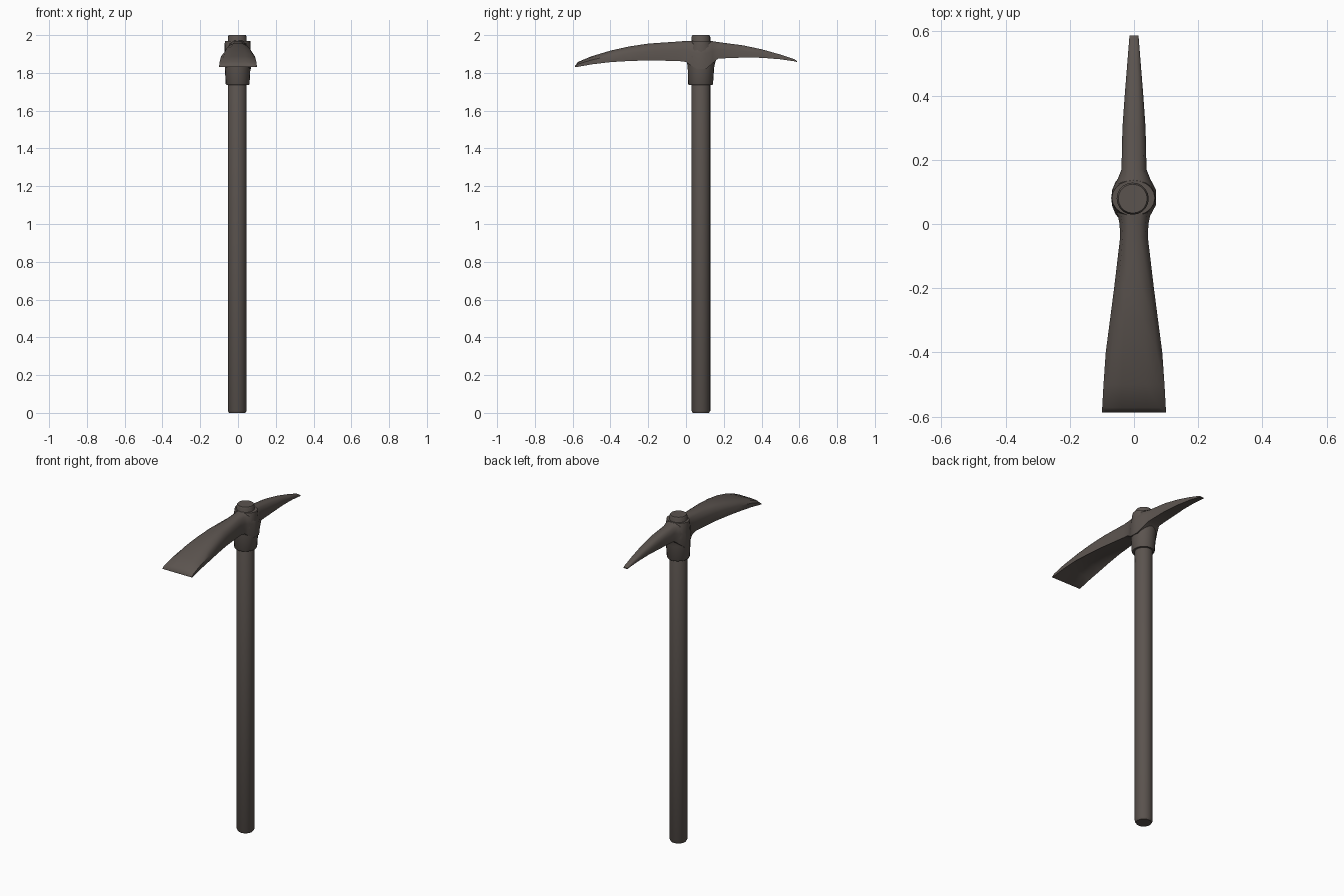
import bpy, bmesh, math

mat = bpy.data.materials.new("dark brown grey")
mat.diffuse_color = (0.105, 0.088, 0.078, 1)


def loft(name, rings, angle=40):
    """Skin a list of equal-length closed rings and cap both ends."""
    bm = bmesh.new()
    vs = [[bm.verts.new(p) for p in r] for r in rings]
    n = len(rings[0])
    for a, b in zip(vs, vs[1:]):
        for i in range(n):
            j = (i + 1) % n
            bm.faces.new((a[i], a[j], b[j], b[i]))
    bm.faces.new(vs[0])
    bm.faces.new(vs[-1])
    bmesh.ops.recalc_face_normals(bm, faces=bm.faces)
    me = bpy.data.meshes.new(name)
    bm.to_mesh(me)
    bm.free()
    me.materials.append(mat)
    ob = bpy.data.objects.new(name, me)
    bpy.context.collection.objects.link(ob)
    bpy.context.view_layer.objects.active = ob
    ob.select_set(True)
    bpy.ops.object.shade_smooth_by_angle(angle=math.radians(angle))
    ob.select_set(False)
    return ob


def ellipse(cx, cy, z, rx, ry, n=20):
    return [(cx + rx * math.cos(2 * math.pi * i / n),
             cy + ry * math.sin(2 * math.pi * i / n), z) for i in range(n)]


def section(y, w, zb, zt, hollow=0.0):
    """Cross-section of the head: domed top, upright sides, hollowed base."""
    h = zt - zb
    right = [(w, zb), (w, zb + 0.55 * h), (w * 0.8, zb + 0.88 * h), (w * 0.4, zt)]
    pts = right + [(-x, z) for x, z in reversed(right)]
    pts += [(-w * 0.6, zb + hollow), (w * 0.6, zb + hollow)]
    return [(x, y, z) for x, z in pts]


# Handle with softened ends
loft("handle", [ellipse(-0.004, 0.079, z, r, r) for z, r in
                [(0, 0.043), (0.012, 0.05), (1.99, 0.05), (2.0, 0.045)]])

# Head: broad adze blade at the front, narrow pick at the back
head = [
    # y, half width, bottom, top, hollow
    (-0.588, 0.100, 1.830, 1.836, 0.0),
    (-0.572, 0.099, 1.832, 1.858, 0.003),
    (-0.500, 0.095, 1.845, 1.888, 0.018),
    (-0.400, 0.088, 1.857, 1.918, 0.024),
    (-0.300, 0.075, 1.863, 1.940, 0.018),
    (-0.200, 0.062, 1.866, 1.955, 0.010),
    (-0.040, 0.043, 1.863, 1.966, 0.0),
    (0.000, 0.045, 1.858, 1.969, 0.0),
    (0.025, 0.050, 1.84, 1.970, 0.0),
    (0.060, 0.069, 1.82, 1.971, 0.0),
    (0.105, 0.069, 1.82, 1.971, 0.0),
    (0.140, 0.051, 1.85, 1.968, 0.0),
    (0.170, 0.039, 1.876, 1.963, 0.0),
    (0.300, 0.036, 1.881, 1.946, 0.0),
    (0.400, 0.029, 1.880, 1.925, 0.0),
    (0.500, 0.021, 1.872, 1.897, 0.0),
    (0.575, 0.015, 1.861, 1.872, 0.0),
    (0.587, 0.014, 1.858, 1.863, 0.0),
]
loft("head", [section(*s) for s in head], 45)

# Socket collar under the head, flaring into the arms
loft("socket", [ellipse(-0.002, y, z, rx, ry) for z, y, rx, ry in [
    (1.737, 0.077, 0.060, 0.063), (1.742, 0.077, 0.063, 0.066),
    (1.83, 0.079, 0.068, 0.070), (1.86, 0.080, 0.069, 0.076),
    (1.885, 0.081, 0.069, 0.085), (1.95, 0.081, 0.069, 0.06),
    (1.97, 0.081, 0.067, 0.055)]])
